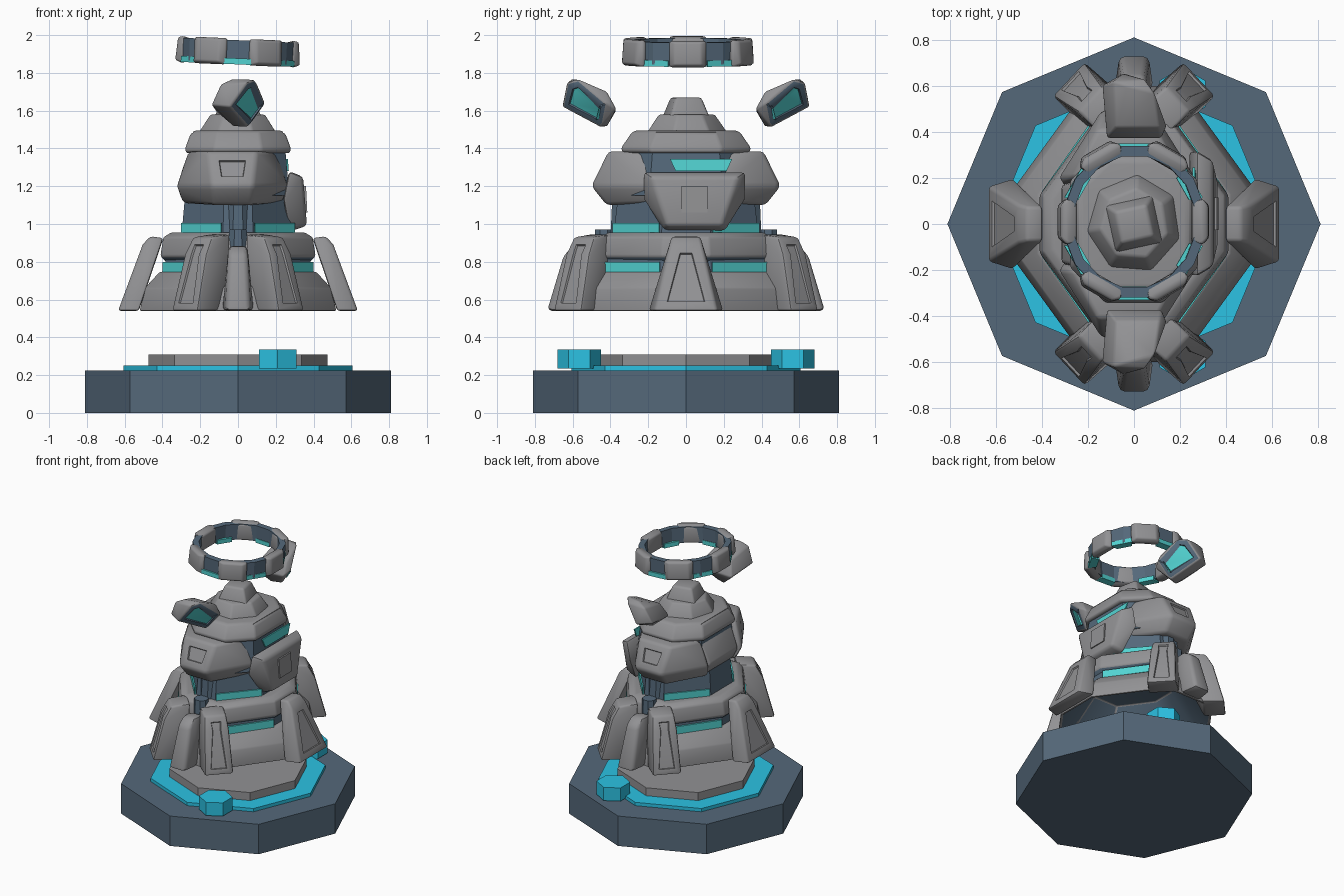
import bpy, bmesh, math
from mathutils import Matrix, Vector

cube = bpy.data.objects.get("Cube")
if cube:
    bpy.data.objects.remove(cube, do_unlink=True)


def material(name, rgb):
    m = bpy.data.materials.new(name)
    m.use_nodes = True
    m.diffuse_color = (*rgb, 1)
    m.node_tree.nodes["Principled BSDF"].inputs["Base Color"].default_value = (*rgb, 1)
    return m


STONE = material("grey stone", (0.285, 0.285, 0.295))
SLATE = material("slate blue", (0.09, 0.14, 0.195))
CYAN = material("bright cyan", (0.025, 0.54, 0.77))
TEAL = material("glowing teal", (0.085, 0.65, 0.64))


def soften(bm, width):
    """Round off every edge sharper than 30 degrees."""
    bmesh.ops.recalc_face_normals(bm, faces=bm.faces)
    bm.normal_update()
    sharp = [e for e in bm.edges if e.calc_face_angle(0) > math.radians(30)]
    if width and sharp:
        bmesh.ops.bevel(bm, geom=sharp, offset=width, segments=2, profile=.5,
                        affect='EDGES', clamp_overlap=True)
        bm.normal_update()


def finish(name, bm, mats, smooth=False):
    me = bpy.data.meshes.new(name)
    bm.to_mesh(me)
    bm.free()
    ob = bpy.data.objects.new(name, me)
    bpy.context.collection.objects.link(ob)
    for m in mats:
        me.materials.append(m)
    if smooth:
        bpy.context.view_layer.objects.active = ob
        ob.select_set(True)
        bpy.ops.object.shade_smooth_by_angle(angle=math.radians(40))
        ob.select_set(False)


def polygon(n, start=0.0):
    return [(math.cos(start + i * math.tau / n), math.sin(start + i * math.tau / n)) for i in range(n)]


def octagon(a, b, c, d):
    """Stretched octagon through (a, b) and (c, d), mirrored both ways."""
    return [(a, b), (c, d), (-c, d), (-a, b), (-a, -b), (-c, -d), (c, -d), (a, -b)]


def loft(name, plan, levels, mat, centre=(0, 0), bevel=0.0, base=True, top=True, lining=None):
    """Stack scaled copies of a plan; levels are (z, scale x, scale y)."""
    bm = bmesh.new()
    rings = [[bm.verts.new((centre[0] + x * sx, centre[1] + y * sy, z)) for x, y in plan]
             for z, sx, sy in levels]
    n = len(plan)
    for k, (lo, hi) in enumerate(zip(rings, rings[1:])):
        for i in range(n):
            j = (i + 1) % n
            f = bm.faces.new((lo[i], lo[j], hi[j], hi[i]))
            f.material_index = 1 if lining and k == 0 else 0
    if base:
        bm.faces.new(rings[0][::-1]).material_index = 1 if lining else 0
    if top:
        bm.faces.new(rings[-1])
    soften(bm, bevel)
    finish(name, bm, [mat, lining] if lining else [mat], bevel > 0)


def hull(name, pts, matrix=Matrix(), mat=STONE, bevel=0.015, inset=None, mats=None):
    """Convex block; inset = (direction, threshold, margin) sinks a panel."""
    bm = bmesh.new()
    for p in pts:
        bm.verts.new(matrix @ Vector(p))
    bmesh.ops.convex_hull(bm, input=bm.verts)
    bmesh.ops.delete(bm, geom=[v for v in bm.verts if not v.link_faces], context='VERTS')
    bmesh.ops.dissolve_limit(bm, angle_limit=0.04, verts=bm.verts, edges=bm.edges)
    soften(bm, bevel)
    if inset:
        way = (matrix.to_3x3() @ Vector(inset[0])).normalized()
        chosen = [f for f in bm.faces if f.normal.dot(way) > inset[1]]
        border = bmesh.ops.inset_region(bm, faces=chosen, thickness=inset[2], depth=0)["faces"]
        step = bmesh.ops.inset_region(bm, faces=chosen, thickness=.005, depth=-.01)["faces"]
        if mats:
            for f in border + step:
                f.material_index = 1
            for f in chosen:
                f.material_index = 2
    finish(name, bm, mats or [mat], bevel > 0)


def both(rows):
    """Mirror each (r, half width, z) across its own axis."""
    return [(r, s * w, z) for r, w, z in rows for s in (-1, 1)]


def placed(x, y, degrees):
    return Matrix.Translation((x, y, 0)) @ Matrix.Rotation(math.radians(degrees), 4, 'Z')


# Stepped pedestal with two hexagonal studs
oct8 = polygon(8)
loft("pedestal", oct8, [(0, .81, .81), (.225, .81, .81)], SLATE)
loft("pedestal_trim", oct8, [(.22, .605, .605), (.25, .605, .605)], CYAN)
loft("pedestal_slab", oct8, [(.25, .475, .475), (.31, .475, .475)], STONE)
for side, label in ((-1, "front"), (1, "back")):
    loft(label + "_stud", polygon(6, math.pi / 2), [(.235, .115, .115), (.335, .115, .115)],
         CYAN, (.21, .565 * side))

# Floating tower: hollow skirt, dark waist, collar, core
skirt = octagon(.52, .16, .2, .6)
drum = octagon(1, .55, .45, 1)
loft("skirt", skirt, [(.9, .5, .5), (.54, .97, .97), (.54, 1, 1), (.66, .95, .95), (.745, .8, .8),
                      (.75, .74, .72)], STONE, bevel=.01, top=False, lining=SLATE)
loft("waist", octagon(.39, .13, .17, .445), [(.74, 1, 1), (.82, .98, .98)], SLATE, base=False, top=False)
loft("collar", skirt, [(.80, .73, .73), (.83, .79, .79), (.93, .76, .76), (.955, .68, .68),
                       (.955, .52, .52)], STONE, bevel=.01, base=False, top=False, lining=SLATE)
loft("lower_core", octagon(.3, .13, .08, .385), [(.93, 1, 1), (1.2, .92, .92)], SLATE, base=False)
loft("upper_core", drum, [(1.15, .272, .355), (1.4, .25, .32)], SLATE)

# Glowing strips on the four slanted walls
for k, (sx, sy) in enumerate(((1, 1), (-1, 1), (-1, -1), (1, -1))):
    for name, ends, z0, z1 in (("waist_glow", ((.396, .14), (.185, .44)), .745, .80),
                               ("core_glow", ((.298, .142), (.088, .386)), .95, 1.005)):
        hull(f"{name}_{k}", [(x * sx * f, y * sy * f, z) for x, y in ends for f in (.98, 1.01)
                             for z in (z0, z1)], mat=TEAL, bevel=0)

# Cap and crown
loft("cap", drum, [(1.375, .275, .33), (1.40, .28, .345), (1.48, .25, .29), (1.495, .23, .27)],
     STONE, bevel=.012)
loft("crown_step", polygon(7, .6), [(1.48, .215, .225), (1.58, .15, .155)], STONE, bevel=.012)
loft("crown_peak", polygon(4, 1.0), [(1.53, .17, .17), (1.67, .1, .1)], STONE, bevel=.015)

# Sloping legs around the skirt
diagonal = both([(0, .1, .54), (-.15, .105, .54), (-.08, .085, .84), (-.13, .075, .93), (-.26, .08, .945),
                 (-.25, .09, .75)])
side_leg = both([(0, .165, .54), (-.11, .2, .54), (-.13, .085, .89), (-.17, .075, .935), (-.24, .075, .925)])
end_leg = both([(0, .065, .54), (-.14, .085, .54), (-.09, .05, .84), (-.15, .05, .885), (-.25, .05, .88)])
for k, (sx, sy, deg) in enumerate(((1, 1, 43), (-1, 1, 137), (-1, -1, 223), (1, -1, 317))):
    hull(f"diagonal_leg_{k}", diagonal, placed(.285 * sx, .63 * sy, deg), inset=((1, 0, .27), .97, .04))
for s, label in ((1, "left"), (-1, "right")):
    hull(label + "_leg", side_leg, placed(.635 * s, 0, 90 - 90 * s), inset=((1, 0, .35), .97, .06))
    end = "back" if s > 0 else "front"
    hull(end + "_leg", end_leg, placed(0, .735 * s, 90 * s), bevel=.025)
    loft(end + "_column", polygon(8, math.pi / 8), [(.93, .07, .07), (1.14, .06, .06)], SLATE, (0, .335 * s))
    loft(end + "_column_foot", polygon(8, math.pi / 8), [(.84, .055, .055), (.97, .05, .05)], SLATE, (0, .435 * s))

# Armour plates round the core
wrap = both([(.2, .24, 1.385), (.41, .13, 1.385), (.2, .30, 1.2), (.5, .11, 1.2),
             (.15, .27, 1.11), (.42, .1, 1.1)])
for s, label in ((1, "back"), (-1, "front")):
    hull(label + "_armour", wrap, placed(-.03, 0, 90 * s), bevel=.02, inset=((.9, 0, .4), .97, .05))
hull("right_armour", both([(.24, .19, 1.375), (.32, .17, 1.2), (.28, .17, 1.12), (.2, .2, 1.12)]),
     placed(0, 0, 180), bevel=.02)
hull("left_armour", both([(.27, .275, 1.28), (.345, .23, 1.25), (.365, .145, .99), (.27, .165, .96),
                          (.24, .275, 1.13)]), placed(0, .045, 0), bevel=.02)
hull("left_armour_panel", both([(.36, .07, 1.2), (.367, .07, 1.06), (.34, .07, 1.2), (.347, .07, 1.06)]),
     placed(0, .045, 0), bevel=0)
hull("visor_glow", both([(.264, .165, 1.345), (.269, .135, 1.28), (.255, .165, 1.345), (.26, .135, 1.28)]),
     placed(0, .08, 0), mat=TEAL, bevel=0)

# Hovering halo, slightly tilted, with blocks and glowing gaps
tilt = Matrix.Translation((0, .01, 1.915)) @ Matrix.Rotation(math.radians(2.5), 4, 'Y')
bm = bmesh.new()
loops = [[bm.verts.new(tilt @ Vector((x * r, y * r * 1.08, z))) for x, y in polygon(16, math.pi / 16)]
         for r, z in ((.27, -.06), (.308, -.06), (.31, .058), (.268, .058))]
for a, b in zip(loops, loops[1:] + loops[:1]):
    for i in range(16):
        bm.faces.new((a[i], a[i - 1], b[i - 1], b[i]))
soften(bm, 0)
finish("halo_band", bm, [SLATE])
block = both([(-.045, .085, -.06), (-.045, .085, .055), (0, .1, -.075), (0, .1, .068),
              (.035, .07, -.06), (.025, .07, .06)])
glow = both([(-.048, .055, -.07), (.009, .075, -.07), (-.048, .055, -.038), (.009, .075, -.038)])
for k in range(12):
    a = math.radians(30 * k)
    spot = Matrix.Translation((.295 * math.cos(a), .33 * math.sin(a), 0)) @ Matrix.Rotation(a, 4, 'Z')
    if k % 2:
        hull(f"halo_glow_{k}", glow, tilt @ spot, mat=TEAL, bevel=0)
    else:
        hull(f"halo_block_{k}", block, tilt @ spot, bevel=.01)

# Two hovering pods, each with a flat dark facet and a glowing lens
facing = Vector((.72, -.55, -.4)).normalized()
along = facing.cross((.566, .159, .80)).normalized()
across = facing.cross(along)
pod = [(-.09, -.62, 1.74), (.09, -.57, 1.765), (-.03, -.6, 1.768), (-.08, -.42, 1.70), (.11, -.42, 1.70),
       (-.12, -.37, 1.60), (.12, -.37, 1.61), (-.02, -.42, 1.515), (-.14, -.6, 1.63)]
pod += [Vector((.05, -.54, 1.63)) + along * u * .125 + across * v * .08 for u in (-1, 1) for v in (-1, 1)]
for s, label in ((1, "front"), (-1, "back")):
    hull(label + "_pod", pod, Matrix.Diagonal((1, s, 1, 1)), bevel=.01,
         inset=(facing, .97, .034), mats=[STONE, SLATE, TEAL])
